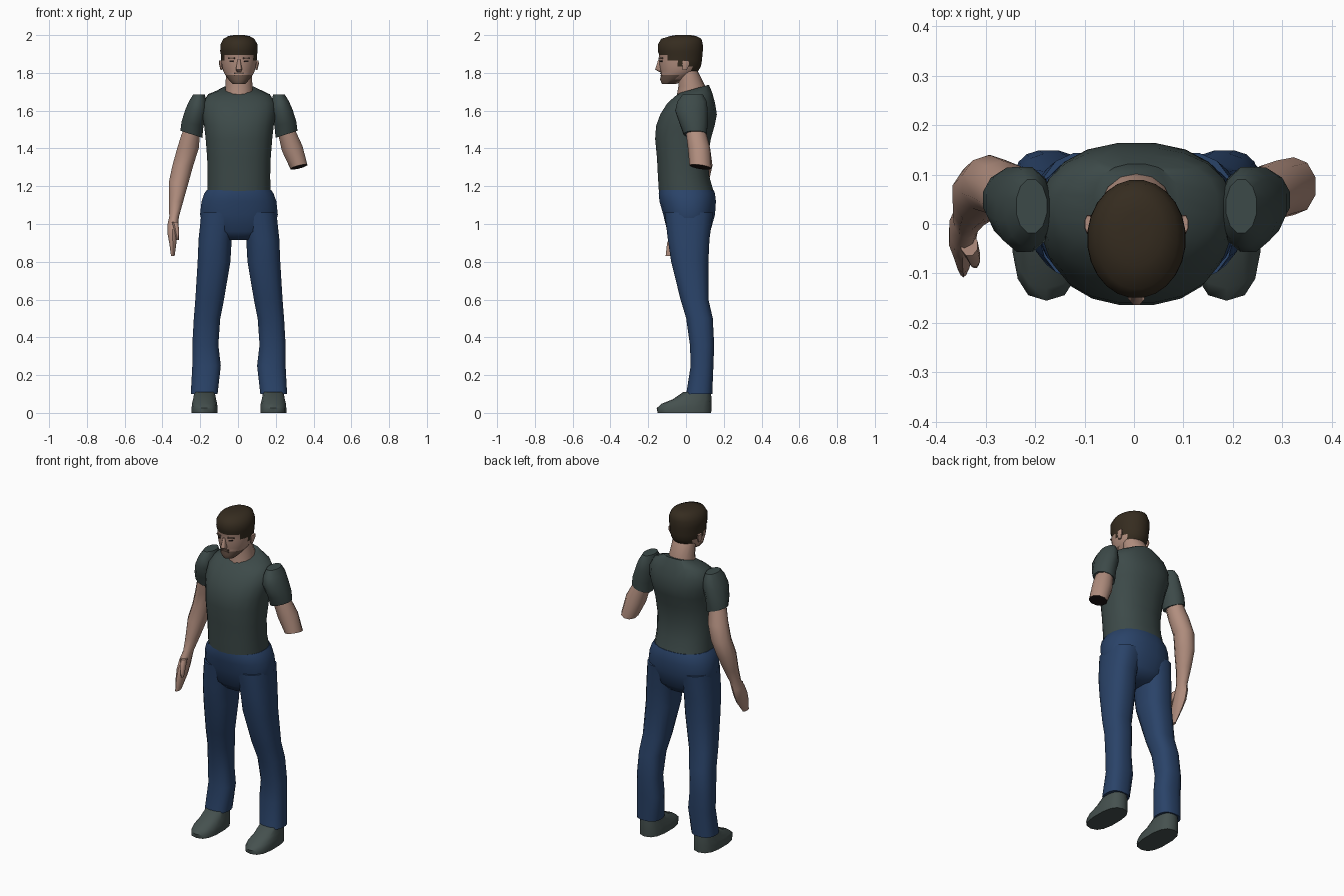
import bpy, bmesh, math
from mathutils import Vector

CX = 0.005  # body centre line


def material(name, rgb):
    m = bpy.data.materials.new(name)
    m.diffuse_color = (*rgb, 1)
    return m


SHIRT = material("dark green grey cloth", (0.046, 0.068, 0.066))
JEANS = material("blue denim", (0.023, 0.056, 0.14))
SKIN = material("skin", (0.44, 0.27, 0.21))
HAIR = material("dark brown hair", (0.036, 0.025, 0.014))
SHOE = material("grey green shoe", (0.06, 0.082, 0.078))
STUBBLE = material("stubble", (0.15, 0.095, 0.07))
DARK = material("dark stump end", (0.015, 0.01, 0.009))


def loft(name, rings, mats, n=16, power=2.0, side=1, rule=None):
    """Skin rings (x centre, x radius, y front, y back, z[, x tilt, y tilt])."""
    bm = bmesh.new()
    loops = []
    for cx, rx, yf, yb, z, *tilt in rings:
        tx, ty = tilt or (0, 0)
        loop = []
        for i in range(n):
            a = 2 * math.pi * (i + 0.5) / n
            c, s = math.cos(a), math.sin(a)
            dx = rx * math.copysign(abs(c) ** (2 / power), c)
            dy = (yb - yf) / 2 * math.copysign(abs(s) ** (2 / power), s)
            loop.append(bm.verts.new((CX + side * (cx + dx), (yf + yb) / 2 + dy,
                                      z + tx * dx + ty * dy)))
        loops.append(loop)
    for a, b in zip(loops, loops[1:]):
        for i in range(n):
            j = (i + 1) % n
            bm.faces.new((a[i], a[j], b[j], b[i]))
    bm.faces.new(loops[0])
    bm.faces.new(loops[-1])
    bmesh.ops.recalc_face_normals(bm, faces=bm.faces)
    if rule:
        for f in bm.faces:
            f.material_index = rule(f)
    return finish(name, bm, mats)


def finish(name, bm, mats, angle=50):
    me = bpy.data.meshes.new(name)
    bm.to_mesh(me)
    bm.free()
    for m in mats:
        me.materials.append(m)
    ob = bpy.data.objects.new(name, me)
    bpy.context.collection.objects.link(ob)
    bpy.ops.object.select_all(action='DESELECT')
    ob.select_set(True)
    bpy.context.view_layer.objects.active = ob
    bpy.ops.object.shade_smooth_by_angle(angle=math.radians(angle))
    return ob


def plate(name, loc, size, mat, turn=0):
    """Thin face detail."""
    bm = bmesh.new()
    bmesh.ops.create_cube(bm, size=1)
    for v in bm.verts:
        v.co = Vector((v.co.x * size[0], v.co.y * size[1], v.co.z * size[2]))
    ob = finish(name, bm, [mat])
    ob.location = (CX + loc[0], loc[1], loc[2])
    ob.rotation_euler.z = turn
    return ob


# torso in a T-shirt, sloping up to the nape
loft("shirt", [
    (0, .170, -.145, .148, 1.17), (0, .167, -.150, .125, 1.25),
    (0, .170, -.155, .116, 1.35), (0, .178, -.165, .133, 1.45),
    (0, .186, -.160, .153, 1.52), (0, .197, -.138, .165, 1.58),
    (0, .195, -.100, .155, 1.64), (0, .165, -.060, .140, 1.685, 0, .1),
    (0, .088, -.038, .122, 1.715, 0, .28)], [SHIRT], n=20, power=2.3)

# hips of the trousers
loft("trouser_hips", [
    (0, .090, -.060, .090, .915), (0, .185, -.100, .130, .96),
    (0, .208, -.122, .155, 1.05), (0, .200, -.142, .160, 1.12),
    (0, .186, -.146, .155, 1.16), (0, .172, -.145, .148, 1.18)],
    [JEANS], n=20, power=2.3)

# neck and head, coloured by hairline and jaw height
loft("neck", [(0, .077, -.052, .100, 1.66), (0, .073, -.040, .102, 1.73),
              (0, .070, -.045, .062, 1.81)], [SKIN], n=14)


def head_colour(f):
    c = f.calc_center_median()
    line = 1.90 if c.y < -.10 else 1.87 if c.y < -.035 else 1.83 if c.y < .03 else 1.79
    if c.z > line:
        return 1
    return 2 if c.z < 1.783 and c.y < -.05 else 0


loft("head", [
    (0, .034, -.128, -.050, 1.742), (0, .056, -.138, .000, 1.765),
    (0, .074, -.132, .045, 1.79), (0, .084, -.135, .065, 1.81),
    (0, .090, -.140, .080, 1.835), (0, .095, -.142, .085, 1.865),
    (0, .096, -.143, .088, 1.895), (0, .100, -.150, .090, 1.915),
    (0, .099, -.150, .090, 1.95), (0, .083, -.132, .083, 1.98),
    (0, .056, -.085, .055, 1.995), (0, .028, -.055, .025, 2.0)],
    [SKIN, HAIR, STUBBLE], n=24, rule=head_colour)
loft("nose", [(0, .012, -.145, -.12, 1.806), (0, .018, -.165, -.12, 1.818),
              (0, .007, -.147, -.13, 1.872)], [SKIN], n=8)
plate("mouth", (0, -.132, 1.786), (.045, .008, .006), STUBBLE)
plate("moustache", (0, -.133, 1.798), (.05, .008, .007), STUBBLE)

for side, word in ((-1, "right"), (1, "left")):
    # face details
    plate(word + "_eyebrow", (side * .040, -.133, 1.878), (.038, .009, .007), STUBBLE, side * .5)
    plate(word + "_eye", (side * .038, -.131, 1.862), (.022, .008, .007), DARK, side * .5)
    loft(word + "_ear", [(.092, .006, -.018, .005, 1.815), (.096, .010, -.022, .020, 1.845),
                         (.097, .008, -.018, .018, 1.865)], [SKIN], n=8, side=side)
    # trouser leg
    leg = [(.004, .200, -.115, .145, 1.06), (.037, .215, -.098, .126, .92),
           (.044, .220, -.080, .120, .80), (.078, .232, -.030, .120, .60),
           (.098, .240, .000, .143, .50), (.108, .248, .020, .150, .36),
           (.095, .248, .024, .146, .25), (.112, .256, .000, .140, .10)]
    loft(word + "_trouser_leg", [((a + b) / 2, (b - a) / 2, f, k, z) for a, b, f, k, z in leg],
         [JEANS], n=16, power=2.5, side=side)
    # shoe
    loft(word + "_shoe", [
        (.182, .070, -.150, .133, 0), (.182, .070, -.155, .135, .025),
        (.182, .068, -.130, .135, .048), (.182, .062, -.070, .135, .072),
        (.182, .055, -.015, .132, .11)], [SHOE], n=14, power=2.6, side=side)
    # short sleeve
    loft(word + "_sleeve", [
        (.252, .060, -.014, .112, 1.475, .32, 0), (.246, .060, -.035, .117, 1.53, .2, 0),
        (.226, .060, -.060, .118, 1.60, .1, 0), (.218, .048, -.048, .112, 1.65),
        (.212, .032, -.020, .092, 1.685)], [SHIRT], n=12, side=side)

# complete arm with hand
loft("right_arm", [
    (.225, .045, -.01, .10, 1.56), (.256, .052, .000, .108, 1.47),
    (.270, .060, .012, .128, 1.40), (.297, .058, .020, .140, 1.31),
    (.319, .055, .000, .120, 1.22), (.333, .040, -.012, .080, 1.12),
    (.343, .027, -.030, .045, 1.04), (.350, .029, -.055, .040, 1.0),
    (.352, .028, -.080, .025, .95), (.350, .020, -.100, .000, .90),
    (.350, .010, -.108, -.055, .83)], [SKIN], n=10, side=-1)
loft("right_thumb", [(.338, .018, -.065, -.02, 1.01), (.328, .013, -.088, -.048, .96),
                     (.325, .007, -.090, -.065, .915)], [SKIN], n=8, side=-1)

# arm ending above the elbow, with a dark end
loft("left_arm_stump", [
    (.318, .046, .018, .135, 1.302, .25, -.15), (.282, .057, .010, .128, 1.40, .25, 0),
    (.256, .052, .000, .108, 1.48), (.225, .045, -.01, .10, 1.56)],
    [SKIN, DARK], n=10,
    rule=lambda f: 1 if len(f.verts) > 4 and f.calc_center_median().z < 1.4 else 0)
